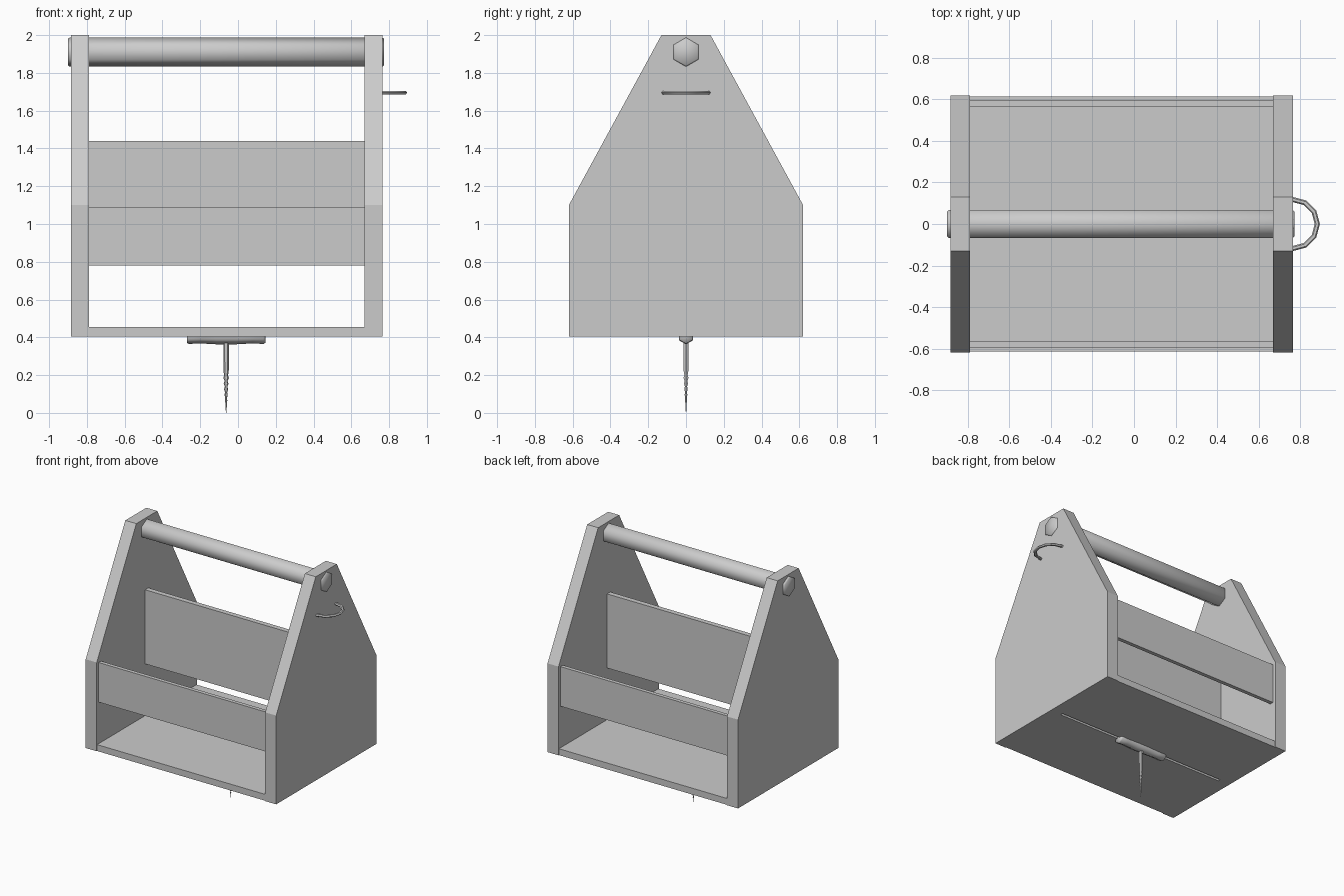
import bpy, bmesh, math
from mathutils import Vector

if "Cube" in bpy.data.objects:
    bpy.data.objects.remove(bpy.data.objects["Cube"])


def finish(name, bm, smooth=None):
    bmesh.ops.recalc_face_normals(bm, faces=bm.faces)
    me = bpy.data.meshes.new(name)
    bm.to_mesh(me)
    bm.free()
    ob = bpy.data.objects.new(name, me)
    bpy.context.collection.objects.link(ob)
    if smooth:
        bpy.ops.object.select_all(action='DESELECT')
        ob.select_set(True)
        bpy.context.view_layer.objects.active = ob
        bpy.ops.object.shade_smooth_by_angle(angle=math.radians(smooth))
    return ob


def box(name, lo, hi):
    bm = bmesh.new()
    bmesh.ops.create_cube(bm, size=1)
    for v in bm.verts:
        v.co = Vector([(a + b) / 2 + c * (b - a) for a, b, c in zip(lo, hi, v.co)])
    return finish(name, bm)


def turned(name, axis, centre, stations, sides=6, smooth=65):
    """Rings of (position, radius, centre offset in z) along x or z, capped at both ends."""
    bm = bmesh.new()
    rings = []
    for pos, r, off in stations:
        ring = []
        for i in range(sides):
            a = math.tau * i / sides
            u, v = r * math.sin(a), r * math.cos(a)
            p = (pos, u, v + off) if axis == 'x' else (v, u, pos)
            ring.append(bm.verts.new(Vector(p) + Vector(centre)))
        rings.append(ring)
    for a, b in zip(rings, rings[1:]):
        for i in range(sides):
            j = (i + 1) % sides
            bm.faces.new((a[i], a[j], b[j], b[i]))
    bm.faces.new(rings[0])
    bm.faces.new(rings[-1])
    return finish(name, bm, smooth)


# Gabled end panels
gable = [(-0.62, 0.405), (0.62, 0.405), (0.62, 1.10), (0.13, 2.0), (-0.13, 2.0), (-0.62, 1.10)]
for name, x0, x1 in (("left_end_panel", -0.885, -0.79), ("right_end_panel", 0.67, 0.765)):
    bm = bmesh.new()
    face = bm.faces.new([bm.verts.new((x0, y, z)) for y, z in gable])
    ext = bmesh.ops.extrude_face_region(bm, geom=[face])
    bmesh.ops.translate(bm, vec=(x1 - x0, 0, 0),
                        verts=[g for g in ext["geom"] if isinstance(g, bmesh.types.BMVert)])
    finish(name, bm)

# Floor planks with a narrow centre slot, and side rails
for name, s in (("front", -1), ("back", 1)):
    for part, ya, yb, za, zb in (("floor_plank", 0.01, 0.615, 0.405, 0.455),
                                 ("rail", 0.565, 0.595, 0.78, 1.09)):
        y0, y1 = sorted((s * ya, s * yb))
        box(f"{name}_{part}", (-0.79, y0, za), (0.67, y1, zb))

# Central divider board
box("divider_board", (-0.79, -0.02, 0.86), (0.67, 0.02, 1.44))

# Hexagonal carrying handle with chamfered ends
turned("carry_handle", 'x', (0, 0, 1.91),
       [(-0.90, 0.07, 0), (-0.892, 0.077, 0), (0.765, 0.077, 0), (0.773, 0.07, 0)])

# Half-ring side hook
bm = bmesh.new()
rings = []
for i in range(7):
    a = math.pi * (i / 6 - 0.5)
    ring = []
    for k in range(6):
        t = math.tau * k / 6
        r = 0.118 + 0.0125 * math.cos(t)
        ring.append(bm.verts.new((0.765 + r * math.cos(a), r * math.sin(a),
                                  1.695 + 0.0095 * math.sin(t))))
    rings.append(ring)
for a, b in zip(rings, rings[1:]):
    for k in range(6):
        bm.faces.new((a[k], a[k - 1], b[k - 1], b[k]))
bm.faces.new(rings[0])
bm.faces.new(rings[-1])
finish("side_hook", bm, 40)

# Gimlet under the floor: flared grip, shaft and threaded tip
turned("gimlet_grip", 'x', (-0.063, 0, 0.407),
       [(-0.208, 0.036, 0), (-0.198, 0.042, 0), (-0.14, 0.039, 0), (-0.05, 0.044, 0),
        (0.05, 0.044, 0), (0.14, 0.039, 0), (0.198, 0.042, 0), (0.208, 0.036, 0)])
shaft = [(0.39, 0.015, 0), (0.22, 0.014, 0), (0.20, 0.010, 0)]
for i in range(6):
    z = 0.185 - i * 0.03
    k = 1 - i / 7
    shaft += [(z, 0.015 * k, 0), (z - 0.016, 0.008 * k, 0)]
shaft.append((0.0, 0.001, 0))
turned("gimlet_shaft", 'z', (-0.063, 0, 0), shaft, smooth=40)
